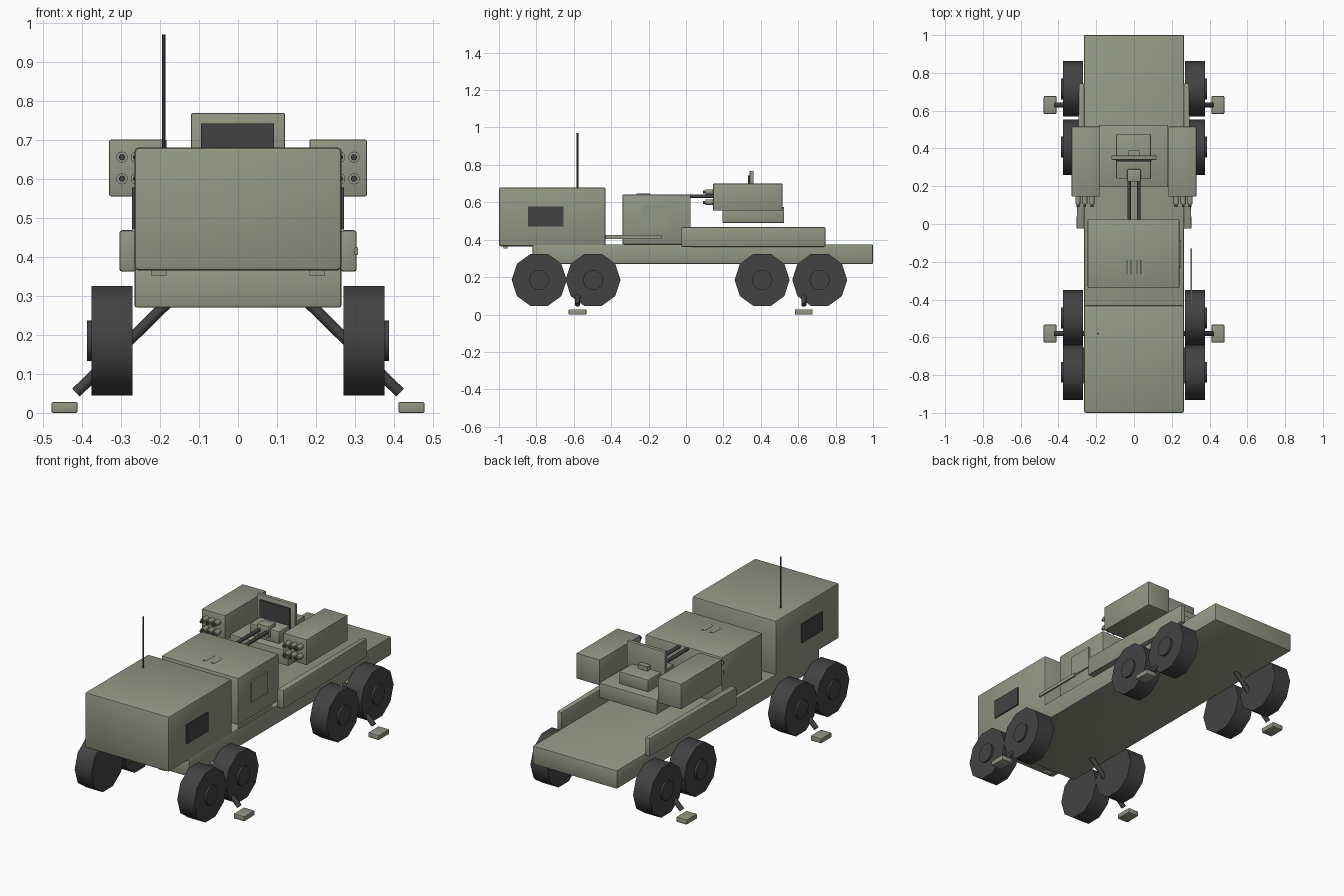
import bpy, bmesh, math
from mathutils import Vector

if "Cube" in bpy.data.objects:
    bpy.data.objects.remove(bpy.data.objects["Cube"])


def mat(name, c):
    m = bpy.data.materials.new(name)
    m.diffuse_color = (*c, 1)
    m.use_nodes = True
    m.node_tree.nodes["Principled BSDF"].inputs["Base Color"].default_value = m.diffuse_color
    return m


GREEN = mat("army_green", (0.29, 0.31, 0.23))
DARK = mat("dark_rubber", (0.055, 0.055, 0.057))


def finish(o, name, material, angle=30):
    o.name = name
    o.data.materials.clear()
    o.data.materials.append(material)
    bpy.context.view_layer.objects.active = o
    o.select_set(True)
    bpy.ops.object.shade_smooth_by_angle(angle=math.radians(angle))
    o.select_set(False)
    return o


def box(name, x, y, z, material=GREEN, bevel=0.0):
    """Box from (min, max) ranges."""
    bpy.ops.mesh.primitive_cube_add(size=1)
    o = bpy.context.object
    for v in o.data.vertices:
        v.co = [r[0] if c < 0 else r[1] for c, r in zip(v.co, (x, y, z))]
    if bevel:
        bm = bmesh.new()
        bm.from_mesh(o.data)
        bmesh.ops.bevel(bm, geom=bm.edges[:], offset=bevel, segments=2,
                        profile=0.5, affect='EDGES')
        bm.to_mesh(o.data)
        bm.free()
    return finish(o, name, material)


def rod(name, a, b, r, material=DARK, sides=10, turn=0.0):
    """Cylinder between two points."""
    a, b = Vector(a), Vector(b)
    bpy.ops.mesh.primitive_cylinder_add(vertices=sides, radius=r, depth=(b - a).length)
    o = bpy.context.object
    for v in o.data.vertices:
        x, y = v.co.x, v.co.y
        v.co.x = x * math.cos(turn) - y * math.sin(turn)
        v.co.y = x * math.sin(turn) + y * math.cos(turn)
    o.location = (a + b) / 2
    o.rotation_euler = (b - a).to_track_quat('Z', 'Y').to_euler()
    return finish(o, name, material, 40)


def span(s, a, b):
    return tuple(sorted((s * a, s * b)))


# Chassis and cab
box("chassis", (-0.265, 0.265), (-0.82, 1.0), (0.27, 0.375), bevel=0.006)
box("cab", (-0.265, 0.265), (-1.0, -0.43), (0.365, 0.68), bevel=0.01)
rod("antenna", (-0.19, -0.58, 0.67), (-0.19, -0.58, 0.97), 0.0045, sides=8)

# Equipment box behind the cab
box("equipment_box", (-0.245, 0.24), (-0.34, 0.025), (0.375, 0.642), bevel=0.007)
box("equipment_hatch", (0.238, 0.248), (-0.232, -0.085), (0.465, 0.585))
box("side_rail", (0.298, 0.308), (-0.43, -0.13), (0.405, 0.424))

# Turret base, seat block and shield
box("turret_base", (-0.185, 0.18), (0.195, 0.525), (0.49, 0.575), bevel=0.004)
box("turret_block", (-0.095, 0.09), (0.24, 0.475), (0.575, 0.645), bevel=0.005)
box("shield", (-0.12, 0.12), (0.34, 0.362), (0.575, 0.768), bevel=0.003)
box("shield_window", (-0.095, 0.092), (0.331, 0.34), (0.62, 0.742), DARK)
box("shield_latch", (-0.03, 0.03), (0.362, 0.39), (0.64, 0.67))

# Twin gun
box("gun_breech", (-0.036, 0.036), (0.225, 0.29), (0.60, 0.665), bevel=0.004)
for s in (-1, 1):
    rod("gun_barrel", (s * 0.026, 0.26, 0.632), (s * 0.026, -0.26, 0.632), 0.010)
    rod("gun_muzzle", (s * 0.026, -0.19, 0.632), (s * 0.026, -0.265, 0.632), 0.0145, GREEN)

for s in (-1, 1):
    # Cab windows and steps
    box("cab_window", span(s, 0.262, 0.272), (-0.845, -0.655), (0.47, 0.578), DARK)
    box("cab_step", span(s, 0.183, 0.223), (-0.975, -0.955), (0.352, 0.37))

    # Long side lockers, narrower toward the back
    locker = box("side_locker", span(s, 0.262, 0.304), (-0.025, 0.745), (0.362, 0.468), bevel=0.007)
    for v in locker.data.vertices:
        if abs(v.co.x) > 0.28 and v.co.y > 0.5:
            v.co.x -= s * 0.012

    # Rocket pods with six tubes each
    box("rocket_pod", span(s, 0.183, 0.33), (0.145, 0.515), (0.555, 0.70), bevel=0.003)
    for x in (0.223, 0.261, 0.297):
        for z in (0.60, 0.655):
            rod("rocket_tube", (s * x, 0.16, z), (s * x, 0.105, z), 0.0145, GREEN)
            rod("rocket_tip", (s * x, 0.11, z), (s * x, 0.09, z), 0.008)

    # Wheels
    for y in (-0.785, -0.497, 0.407, 0.715):
        rod("wheel", (s * 0.27, y, 0.185), (s * 0.376, y, 0.185), 0.147, turn=math.pi / 2)
        rod("wheel_hub", (s * 0.37, y, 0.185), (s * 0.387, y, 0.185), 0.055, turn=math.pi / 2)

    # Outrigger legs and pads
    for y in (-0.58, 0.63):
        rod("outrigger_leg", (s * 0.15, y, 0.312), (s * 0.415, y, 0.052), 0.014)
        box("outrigger_pad", span(s, 0.411, 0.478), (y - 0.047, y + 0.047), (0, 0.028), bevel=0.004)
